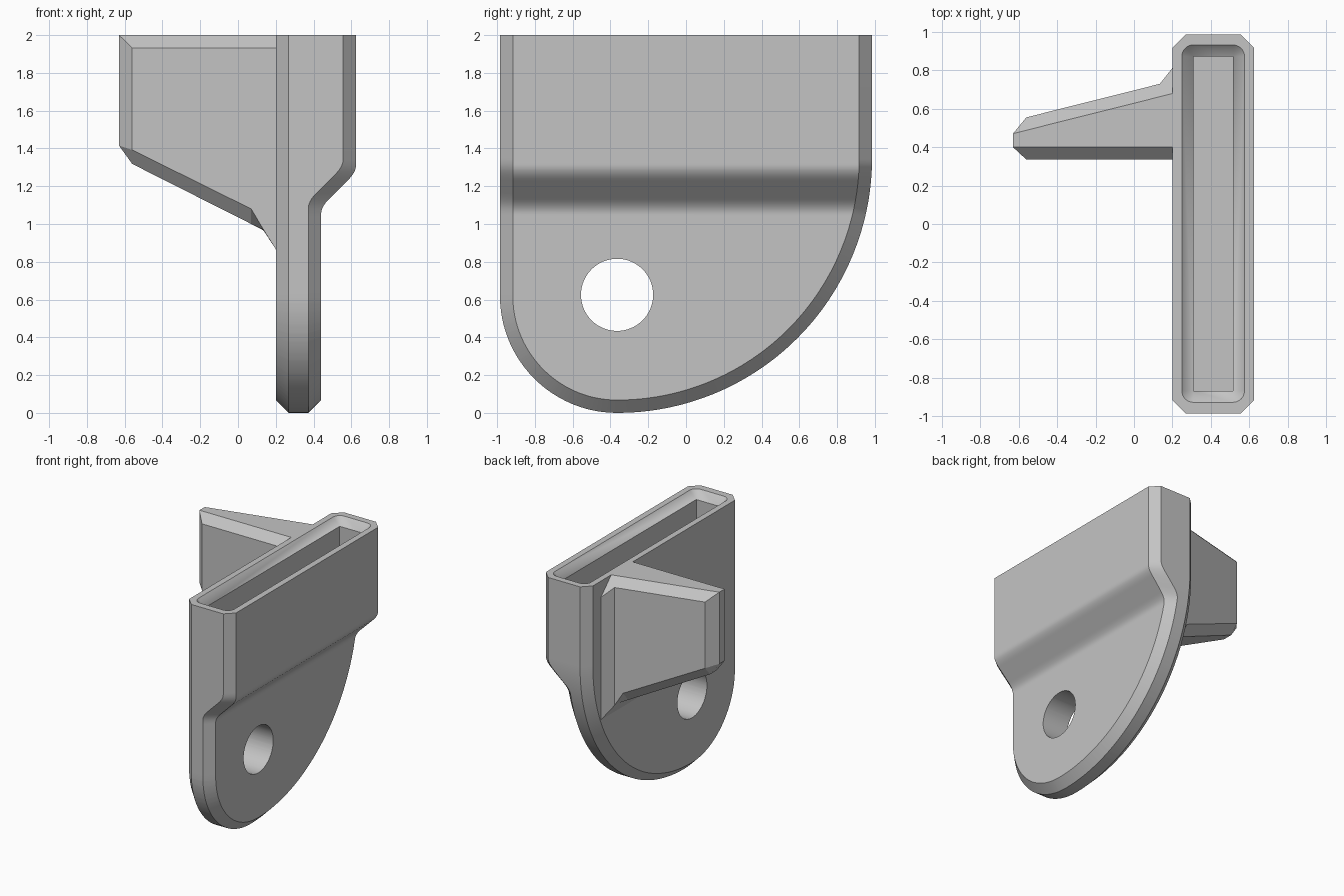
import bpy, bmesh
from math import sin, cos, acos, pi, radians

cube = bpy.data.objects.get("Cube")
if cube:
    bpy.data.objects.remove(cube, do_unlink=True)

grey = bpy.data.materials.new("plain_grey")
grey.use_nodes = True
colour = (0.55, 0.55, 0.55, 1)
grey.diffuse_color = colour
grey.node_tree.nodes["Principled BSDF"].inputs["Base Color"].default_value = colour


def loft(name, rings, caps=(True, True)):
    """Skin a list of equal-length closed rings, merging coincident corners."""
    bm = bmesh.new()
    rows = [[bm.verts.new(p) for p in ring] for ring in rings]
    n = len(rows[0])
    for a, b in zip(rows, rows[1:]):
        for i in range(n):
            j = (i + 1) % n
            bm.faces.new((a[i], a[j], b[j], b[i]))
    if caps[0]:
        bm.faces.new(rows[0])
    if caps[1]:
        bm.faces.new(rows[-1])
    bmesh.ops.remove_doubles(bm, verts=bm.verts, dist=0.0001)
    bmesh.ops.recalc_face_normals(bm, faces=bm.faces)
    mesh = bpy.data.meshes.new(name)
    bm.to_mesh(mesh)
    bm.free()
    mesh.materials.append(grey)
    obj = bpy.data.objects.new(name, mesh)
    bpy.context.collection.objects.link(obj)
    return obj


def cut(obj, cutter):
    bpy.context.view_layer.objects.active = obj
    mod = obj.modifiers.new("cut", 'BOOLEAN')
    mod.operation, mod.solver, mod.object = 'DIFFERENCE', 'EXACT', cutter
    bpy.ops.object.modifier_apply(modifier=mod.name)
    bpy.data.objects.remove(cutter, do_unlink=True)


# Holder body: plate with a rounded foot that thickens toward the top
BACK, CH, CY = 0.2, 0.068, -0.365     # flat side, edge chamfer, foot centre
R_SMALL, R_BIG, HALF = 0.62, 1.35, 0.985


def blend(u, t=0.04):
    if u < -t:
        return 0
    return u if u > t else (u + t) ** 2 / (4 * t)


def thick_side(z):
    return 0.44 + blend(z - 1.09) - blend(z - 1.275)


def edge(z, radius, side):
    """Inset and outer (y, z) of the outline at an inset height."""
    r = radius - CH
    a = acos(max(-1, min(1, (radius - z) / r))) if z < radius else pi / 2
    inner = (CY + side * r * sin(a), z)
    outer = (CY + side * radius * sin(a), radius - radius * cos(a) if z < radius else z)
    return inner, outer


levels = [2.0]
for radius, count in ((R_SMALL, 24), (R_BIG, 32)):
    levels += [radius - (radius - CH) * cos(pi / 2 * i / count) for i in range(count + 1)]
levels += [1.03 + 0.01 * i for i in range(32)]
heights = []
for z in sorted(levels):
    if not heights or z - heights[-1] > 0.0008:
        heights.append(z)

rings = []
for z in heights:
    half_rings = []
    for radius, side in ((R_SMALL, -1), (R_BIG, 1)):
        (yi, zi), (yo, zo) = edge(z, radius, side)
        half_rings.append([(BACK, yi, zi), (BACK + CH, yo, zo),
                           (thick_side(zo - 0.03) - CH, yo, zo), (thick_side(zi), yi, zi)])
    rings.append(half_rings[0] + half_rings[1][::-1])
body = loft("holder_body", rings, (False, True))

# Round hole through the foot
SEG = 64
circle = [(CY + 0.191 * cos(2 * pi * i / SEG), 0.625 + 0.191 * sin(2 * pi * i / SEG))
          for i in range(SEG)]
cut(body, loft("hole_cutter", [[(x, y, z) for y, z in circle] for x in (0, 0.8)]))


# Slot in the top with a flared, round-cornered mouth
def slot_ring(radius, z):
    ring = []
    for k, (x, y) in enumerate(((0.515, 0.872), (0.309, 0.872), (0.309, -0.868), (0.515, -0.868))):
        for i in range(9):
            a = pi / 2 * (k + i / 8)
            ring.append((x + radius * cos(a), y + radius * sin(a), z))
    return ring


cut(body, loft("slot_cutter", [slot_ring(r, z) for r, z in
                               ((0, 1.3), (0, 1.94), (0.08, 2.02))]))

bpy.ops.object.select_all(action='DESELECT')
body.select_set(True)
bpy.context.view_layer.objects.active = body
bpy.ops.object.shade_smooth_by_angle(angle=radians(30))


# Side fin: tapered, chamfered blade that flares where it meets the body
def fin_ring(x, back, bottom, cb, front=0.335, c=0.067, top_c=None):
    t = top_c or c
    return [(x, front, 2 - c), (x, front + c, 2), (x, back - t, 2), (x, back, 2 - t),
            (x, back, bottom + cb), (x, back - c, bottom), (x, front + c, bottom),
            (x, front, bottom + cb)]


tip = [(-0.63, y, z) for y, z in ((0.4, 2), (0.4, 2), (0.47, 2), (0.47, 2),
                                  (0.47, 1.415), (0.47, 1.415), (0.4, 1.415), (0.4, 1.415))]
loft("side_fin", [tip,
                  fin_ring(-0.56, 0.555, 1.318, 0.074),
                  fin_ring(0.07, 0.713, 1.0, 0.08),
                  fin_ring(0.135, 0.73, 0.966, 0.004),
                  fin_ring(0.2, 0.812, 0.866, 0, top_c=0.133)], (True, False))
